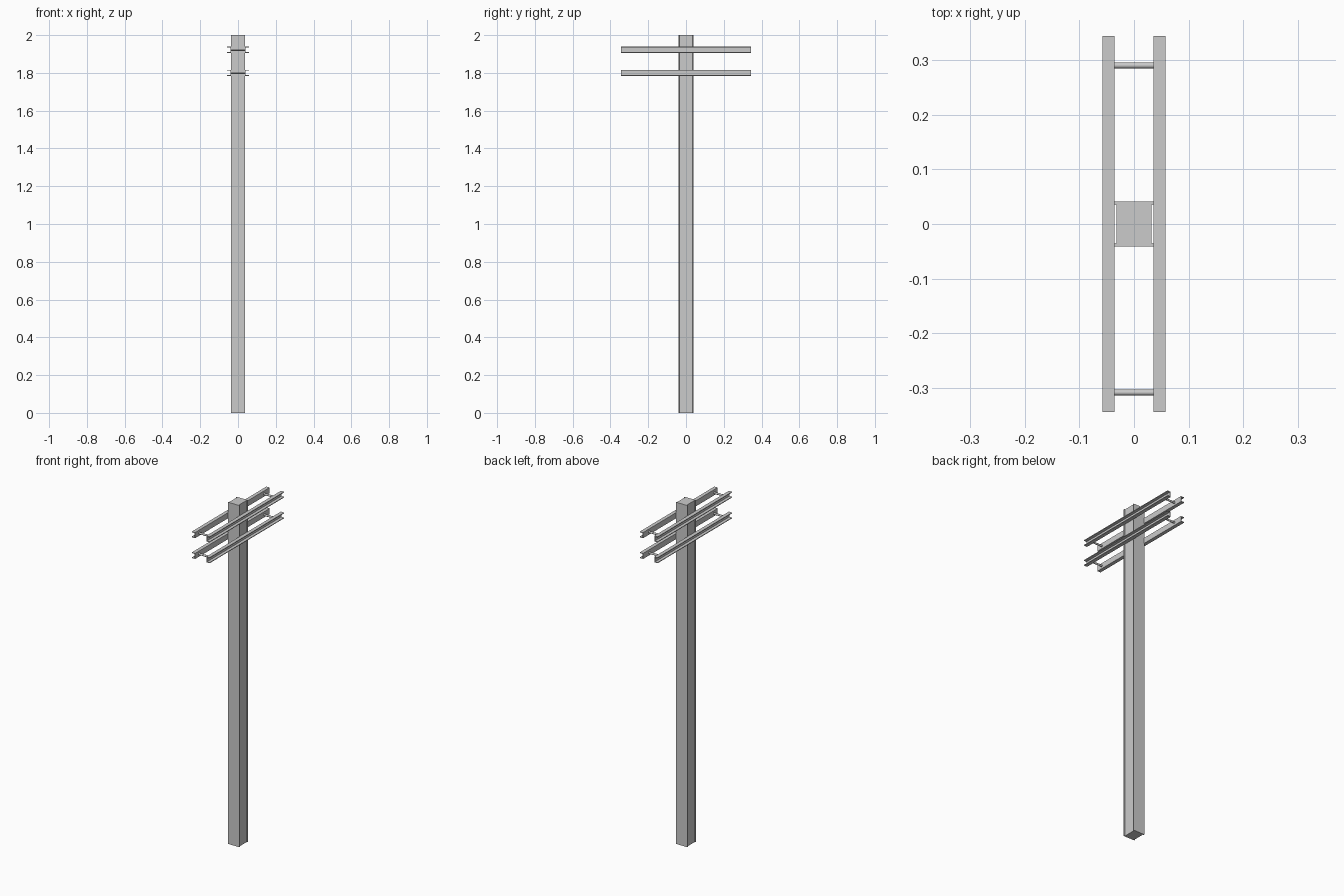
import bpy, bmesh, math

if "Cube" in bpy.data.objects:
    bpy.data.objects.remove(bpy.data.objects["Cube"])


def prism(name, profile, axis, start, end):
    """Extrude a closed 2D profile along z (x,y points) or y (x,z points)."""
    bm = bmesh.new()
    place = (lambda a, b, t: (a, b, t)) if axis == 'z' else (lambda a, b, t: (a, t, b))
    face = bm.faces.new([bm.verts.new(place(a, b, start)) for a, b in profile])
    ext = bmesh.ops.extrude_face_region(bm, geom=[face])
    verts = [g for g in ext['geom'] if isinstance(g, bmesh.types.BMVert)]
    length = end - start
    bmesh.ops.translate(bm, verts=verts, vec=(0, 0, length) if axis == 'z' else (0, length, 0))
    bmesh.ops.recalc_face_normals(bm, faces=bm.faces)
    mesh = bpy.data.meshes.new(name)
    bm.to_mesh(mesh)
    bm.free()
    obj = bpy.data.objects.new(name, mesh)
    bpy.context.collection.objects.link(obj)
    return obj


# Post with a shallow recess along both x sides
W, D, WEB, LIP = 0.037, 0.041, 0.032, 0.036
half = [(W, -D), (W, -LIP), (WEB, -LIP + 0.001), (WEB, LIP - 0.001), (W, LIP), (W, D)]
prism("post", half + [(-x, -y) for x, y in half], 'z', 0, 2)

# Channel crossarms, webs against the post and open outwards
IN, OUT, H, T = 0.036, 0.0575, 0.0165, 0.004
channel = [(IN, -H), (OUT, -H), (OUT, -H + T), (IN + T, -H + T),
           (IN + T, H - T), (OUT, H - T), (OUT, H), (IN, H)]
for level, z in (("lower", 1.80), ("upper", 1.922)):
    for side, s in (("left", -1), ("right", 1)):
        arm = prism(f"{level}_{side}_crossarm", [(s * x, h + z) for x, h in channel],
                    'y', -0.345, 0.345)

    # Round spacer rods joining the two channels near the ends
    for end, y in (("front", -0.309), ("back", 0.291)):
        bpy.ops.mesh.primitive_cylinder_add(vertices=24, radius=0.0055, depth=2 * IN + 0.002,
                                            location=(0, y, z), rotation=(0, math.pi / 2, 0))
        rod = bpy.context.object
        rod.name = f"{level}_{end}_spacer_rod"
        bpy.ops.object.shade_smooth_by_angle()
